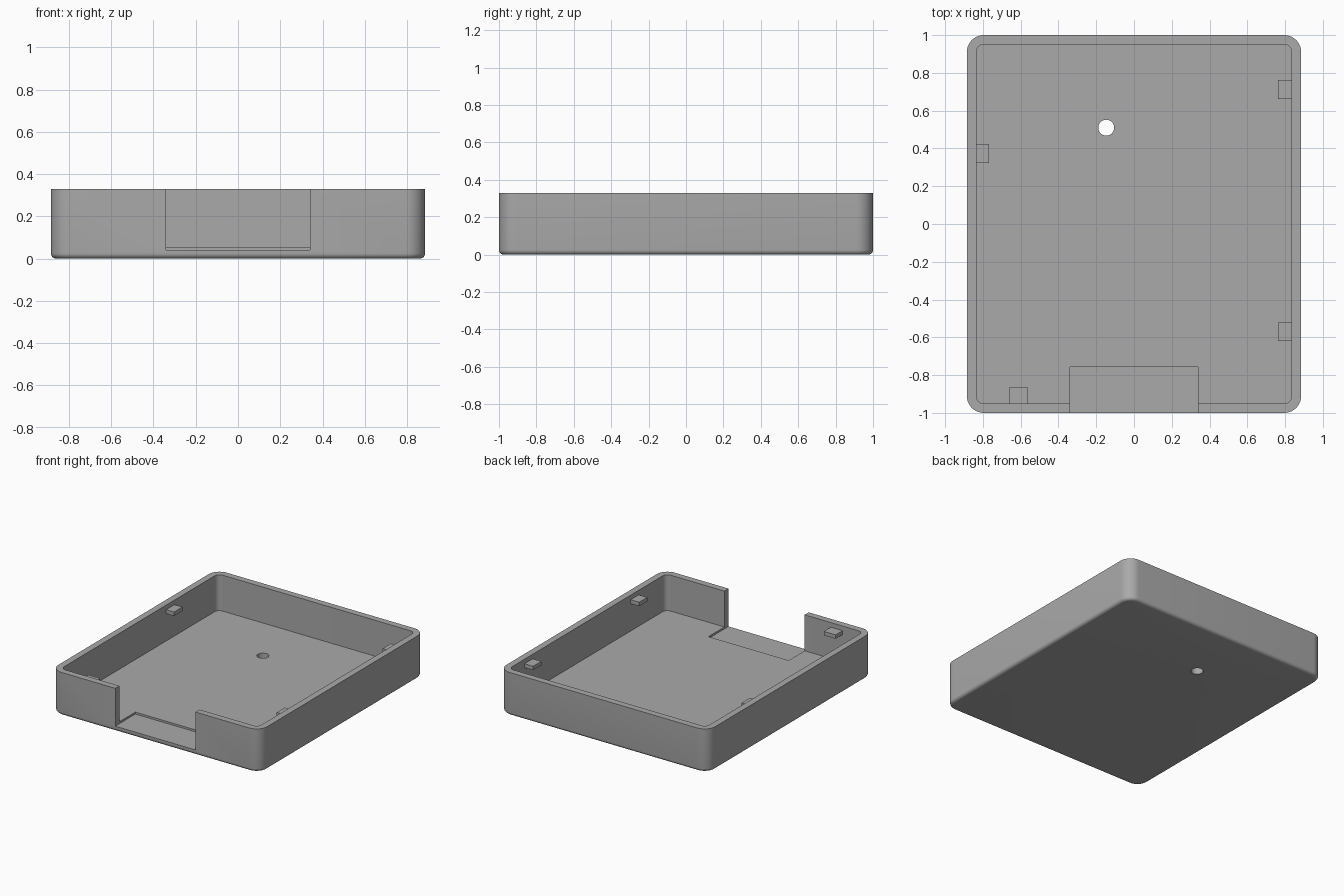
import bpy, bmesh, math

if "Cube" in bpy.data.objects:
    bpy.data.objects.remove(bpy.data.objects["Cube"])

W, D, H = 0.885, 1.0, 0.33      # half width, half depth, height
WALL, FLOOR = 0.05, 0.055
RADIUS, FILLET = 0.09, 0.025
SEGS = 10

grey = bpy.data.materials.new("mid_grey")
grey.diffuse_color = (0.4, 0.4, 0.4, 1)
grey.use_nodes = True
grey.node_tree.nodes["Principled BSDF"].inputs["Base Color"].default_value = grey.diffuse_color


def rounded_loop(bm, inset, z):
    """Ring of vertices following the rounded outline, moved inward."""
    r = RADIUS - inset
    ring = []
    for q, (sx, sy) in enumerate([(1, 1), (-1, 1), (-1, -1), (1, -1)]):
        for i in range(SEGS + 1):
            a = (q + i / SEGS) * math.pi / 2
            ring.append(bm.verts.new((sx * (W - RADIUS) + r * math.cos(a),
                                      sy * (D - RADIUS) + r * math.sin(a), z)))
    return ring


def finish(name, bm):
    bmesh.ops.recalc_face_normals(bm, faces=bm.faces)
    mesh = bpy.data.meshes.new(name)
    bm.to_mesh(mesh)
    bm.free()
    mesh.materials.append(grey)
    ob = bpy.data.objects.new(name, mesh)
    bpy.context.collection.objects.link(ob)
    return ob


def box(name, x0, x1, y0, y1, z0, z1):
    bm = bmesh.new()
    bmesh.ops.create_cube(bm, size=1)
    for v in bm.verts:
        v.co = (x1 if v.co.x > 0 else x0, y1 if v.co.y > 0 else y0,
                z1 if v.co.z > 0 else z0)
    return finish(name, bm)


# Tray shell: filleted bottom edge, outer wall, rim, inner wall, floor
profile = []
for i in range(7):
    a = i / 6 * math.pi / 2
    profile.append((FILLET * (1 - math.sin(a)), FILLET * (1 - math.cos(a))))
profile += [(0, H), (WALL, H), (WALL, FLOOR)]
bm = bmesh.new()
rings = [rounded_loop(bm, inset, z) for inset, z in profile]
for a, b in zip(rings, rings[1:]):
    for i in range(len(a)):
        j = (i + 1) % len(a)
        bm.faces.new((a[i], a[j], b[j], b[i]))
bm.faces.new(rings[0])
bm.faces.new(rings[-1])
tray = finish("tray", bm)

# Front opening with a shallow recess in the floor
notch = box("notch_cutter", -0.34, 0.34, -1.2, -0.757, 0.04, 0.6)

# Round hole through the floor
bm = bmesh.new()
bmesh.ops.create_cone(bm, cap_ends=True, segments=40, radius1=0.042,
                      radius2=0.042, depth=0.4)
bmesh.ops.translate(bm, verts=bm.verts, vec=(-0.147, 0.51, 0))
hole = finish("hole_cutter", bm)

for cutter in (notch, hole):
    mod = tray.modifiers.new(cutter.name, 'BOOLEAN')
    mod.operation = 'DIFFERENCE'
    mod.solver = 'EXACT'
    mod.object = cutter
    cutter.hide_render = True
    cutter.hide_viewport = True

# Bake the cuts, then smooth the rounded corners
depsgraph = bpy.context.evaluated_depsgraph_get()
cut_mesh = bpy.data.meshes.new_from_object(tray.evaluated_get(depsgraph))
tray.modifiers.clear()
tray.data = cut_mesh
for cutter in (notch, hole):
    bpy.data.objects.remove(cutter)
bpy.ops.object.select_all(action='DESELECT')
tray.select_set(True)
bpy.context.view_layer.objects.active = tray
bpy.ops.object.shade_smooth_by_angle(angle=math.radians(30))

# Small retaining tabs on the inner walls
Z0, Z1 = 0.265, 0.295
box("right_back_tab", 0.762, W - WALL + 0.005, 0.662, 0.762, Z0, Z1)
box("right_front_tab", 0.762, W - WALL + 0.005, -0.62, -0.522, Z0, Z1)
box("left_tab", -W + WALL - 0.005, -0.768, 0.322, 0.424, Z0, Z1)
box("front_tab", -0.662, -0.562, -D + WALL - 0.005, -0.865, Z0, Z1)
